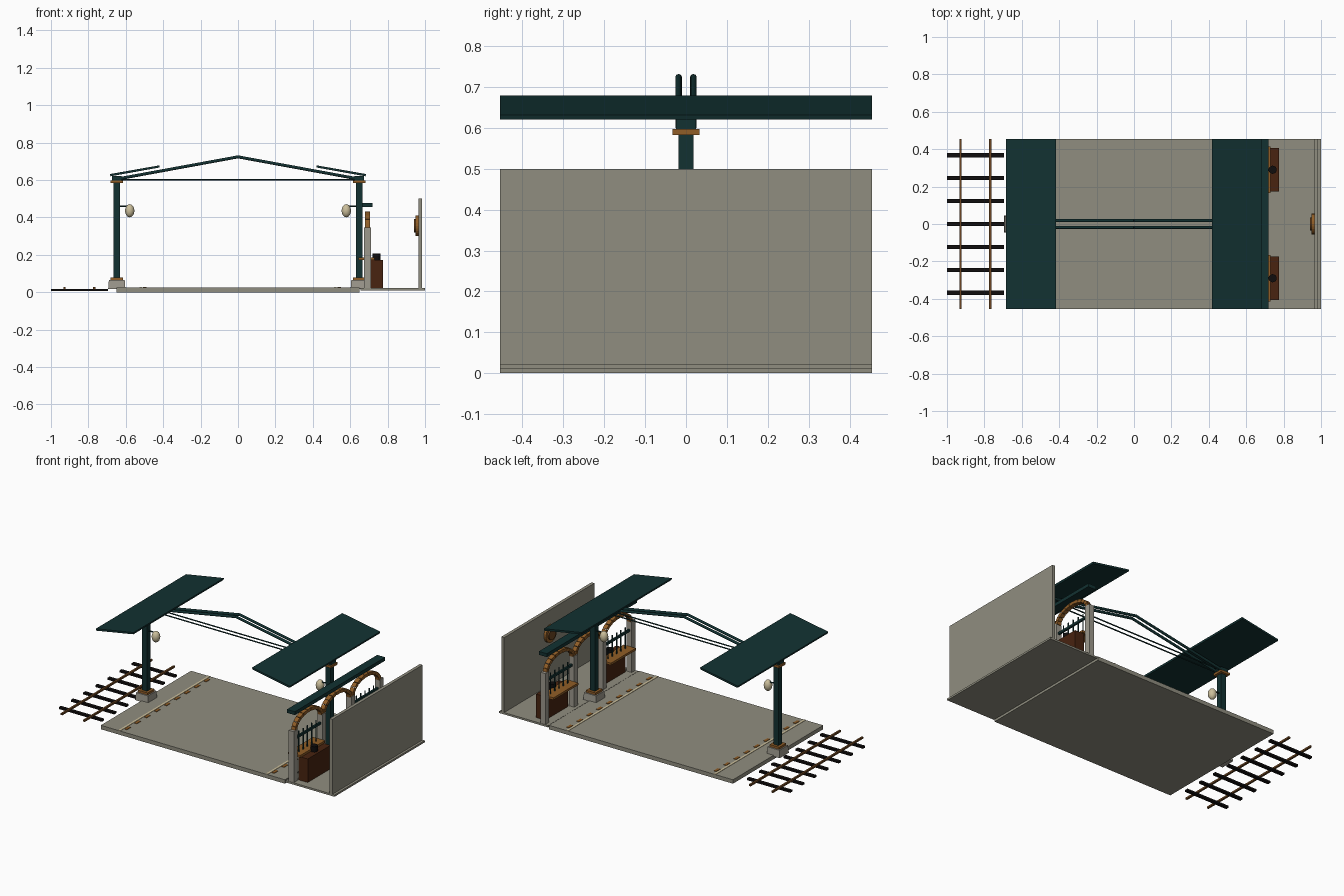
import bpy, bmesh, math
from mathutils import Vector, Matrix

if "Cube" in bpy.data.objects:
    bpy.data.objects.remove(bpy.data.objects["Cube"])


def material(name, rgb):
    m = bpy.data.materials.new(name)
    m.diffuse_color = (*rgb, 1)
    m.use_nodes = True
    m.node_tree.nodes["Principled BSDF"].inputs["Base Color"].default_value = m.diffuse_color
    return m


GREEN = material("dark_green_iron", (0.006, 0.031, 0.031))
STONE = material("floor_stone", (0.28, 0.27, 0.215))
PALE = material("pale_stone", (0.34, 0.32, 0.27))
BRASS = material("brass", (0.28, 0.11, 0.02))
WOOD = material("dark_wood", (0.065, 0.017, 0.005))
RAIL = material("rusty_rail", (0.15, 0.06, 0.015))
BLACK = material("black_iron", (0.005, 0.004, 0.004))
CREAM = material("cream", (0.60, 0.52, 0.33))


def finish(name, bm, mat):
    bmesh.ops.recalc_face_normals(bm, faces=bm.faces)
    me = bpy.data.meshes.new(name)
    bm.to_mesh(me)
    bm.free()
    me.materials.append(mat)
    ob = bpy.data.objects.new(name, me)
    bpy.context.scene.collection.objects.link(ob)
    return ob


def box(name, mat, x, y, z, taper=1.0):
    """Box from (min, max) ranges; the top can be tapered."""
    bm = bmesh.new()
    bmesh.ops.create_cube(bm, size=1)
    for v in bm.verts:
        t = taper if v.co.z > 0 else 1
        v.co = Vector(((x[0] + x[1]) / 2 + v.co.x * t * (x[1] - x[0]),
                       (y[0] + y[1]) / 2 + v.co.y * t * (y[1] - y[0]),
                       (z[0] + z[1]) / 2 + v.co.z * (z[1] - z[0])))
    return finish(name, bm, mat)


def rod(name, mat, a, b, r, sides=12):
    a, b = Vector(a), Vector(b)
    bm = bmesh.new()
    rot = (b - a).to_track_quat('Z', 'Y').to_matrix().to_4x4()
    bmesh.ops.create_cone(bm, cap_ends=True, segments=sides, radius1=r, radius2=r,
                          depth=(b - a).length,
                          matrix=Matrix.Translation((a + b) / 2) @ rot)
    return finish(name, bm, mat)


def profile(name, mat, pts, y0, y1):
    """Extrude an x-z outline along y."""
    bm = bmesh.new()
    f = bm.faces.new([bm.verts.new((px, y0, pz)) for px, pz in pts])
    ext = bmesh.ops.extrude_face_region(bm, geom=[f])
    bmesh.ops.translate(bm, vec=(0, y1 - y0, 0),
                        verts=[g for g in ext["geom"] if isinstance(g, bmesh.types.BMVert)])
    return finish(name, bm, mat)


D = 0.455  # half depth

# Floors and back wall
box("platform_floor", STONE, (-0.65, 0.65), (-D, D), (0, 0.025))
box("booking_hall_floor", STONE, (0.655, 1.0), (-D, D), (0.01, 0.022))
box("back_wall", STONE, (0.965, 0.985), (-D, D), (0.022, 0.5))

# Track
for i in range(7):
    y = (i - 3) * 0.1225
    box("sleeper", BLACK, (-1.0, -0.695), (y - 0.011, y + 0.011), (0.006, 0.018))
for x in (-0.927, -0.769):
    box("rail", RAIL, (x - 0.006, x + 0.006), (-D, D), (0.016, 0.027))

# Platform edge lines with tactile tiles
for x in (-0.52, 0.52):
    box("edge_line", CREAM, (x - 0.007, x + 0.007), (-D, D), (0.024, 0.027))
    for i in range(9):
        y = (i - 4) * 0.1
        box("edge_tile", BRASS, (x + 0.012, x + 0.030), (y - 0.02, y + 0.02), (0.024, 0.028))

# Columns, canopies and lamps, one set per side
for s in (-1, 1):
    cx = s * 0.648

    def block(name, mat, h, z, taper=1.0):
        box(name, mat, (cx - h, cx + h), (-h, h), z, taper)

    block("column_base", PALE, 0.046, (0.018, 0.066), 0.92)
    block("column_foot_ring", BRASS, 0.034, (0.066, 0.080))
    block("column", GREEN, 0.018, (0.06, 0.615))
    block("column_capital", BRASS, 0.033, (0.583, 0.597))
    block("column_head", GREEN, 0.025, (0.597, 0.622))
    profile("canopy", GREEN, [(s * 0.682, 0.620), (s * 0.420, 0.667),
                              (s * 0.418, 0.679), (s * 0.685, 0.632)], -D, D)
    rod("lamp_arm", GREEN, (cx, 0, 0.46), (s * 0.578, 0, 0.46), 0.004, 8)
    bm = bmesh.new()
    bmesh.ops.create_uvsphere(bm, u_segments=20, v_segments=12, radius=1,
                              matrix=Matrix.Translation((s * 0.579, 0, 0.436))
                              @ Matrix.Diagonal((0.025, 0.025, 0.035, 1)))
    for f in bm.faces:
        f.smooth = True
    finish("lamp_globe", bm, CREAM)

# Roof truss: paired rafters and tie rods
for y in (-0.018, 0.018):
    for s in (-1, 1):
        rod("rafter", GREEN, (s * 0.66, y, 0.603), (0, y, 0.724), 0.008)
    rod("tie_rod", GREEN, (-0.65, y, 0.602), (0.65, y, 0.602), 0.004, 8)

# Arcade: pillars, voussoir arches and beam
AX, BAY = 0.693, 0.29
for i in range(4):
    y = (i - 1.5) * BAY
    box("arcade_pillar", PALE, (AX - 0.018, AX + 0.018), (y - 0.018, y + 0.018), (0.02, 0.347))
box("arcade_beam", GREEN, (0.664, 0.72), (-D, D), (0.456, 0.478))
N = 11
for bay in (-1, 0, 1):
    for k in range(N):
        bm = bmesh.new()
        a0, a1 = (math.pi * (k + e) / N for e in (0.04, 0.96))
        ring = [(r, h, a) for (r, h), a in (((0.123, 0.070), a0), ((0.145, 0.090), a0),
                                            ((0.145, 0.090), a1), ((0.123, 0.070), a1))]
        pts = [(bay * BAY + r * math.cos(a), 0.342 + h * math.sin(a)) for r, h, a in ring]
        f = bm.faces.new([bm.verts.new((AX - 0.014, py, pz)) for py, pz in pts])
        ext = bmesh.ops.extrude_face_region(bm, geom=[f])
        bmesh.ops.translate(bm, vec=(0.028, 0, 0),
                            verts=[g for g in ext["geom"] if isinstance(g, bmesh.types.BMVert)])
        finish("arch_stone", bm, BRASS)

# Ticket counters with grilles in the outer bays
for s in (-1, 1):
    cy = s * BAY
    box("counter", WOOD, (0.71, 0.776), (cy - 0.115, cy + 0.115), (0.022, 0.172))
    box("counter_shelf", BRASS, (0.645, 0.73), (cy - 0.125, cy + 0.125), (0.172, 0.186))
    rod("ticket_stamp", BLACK, (0.741, cy, 0.172), (0.741, cy, 0.207), 0.022, 16)
    box("grille_rail", GREEN, (AX - 0.006, AX + 0.006), (cy - 0.13, cy + 0.13), (0.280, 0.294))
    for i in range(5):
        y = cy + (i - 2) * 0.043
        rod("grille_bar", GREEN, (AX, y, 0.18), (AX, y, 0.32), 0.004, 8)

# Wall clock
rod("clock_rim", BRASS, (0.95, 0, 0.355), (0.967, 0, 0.355), 0.055, 24)
rod("clock_face", RAIL, (0.941, 0, 0.355), (0.952, 0, 0.355), 0.036, 24)
